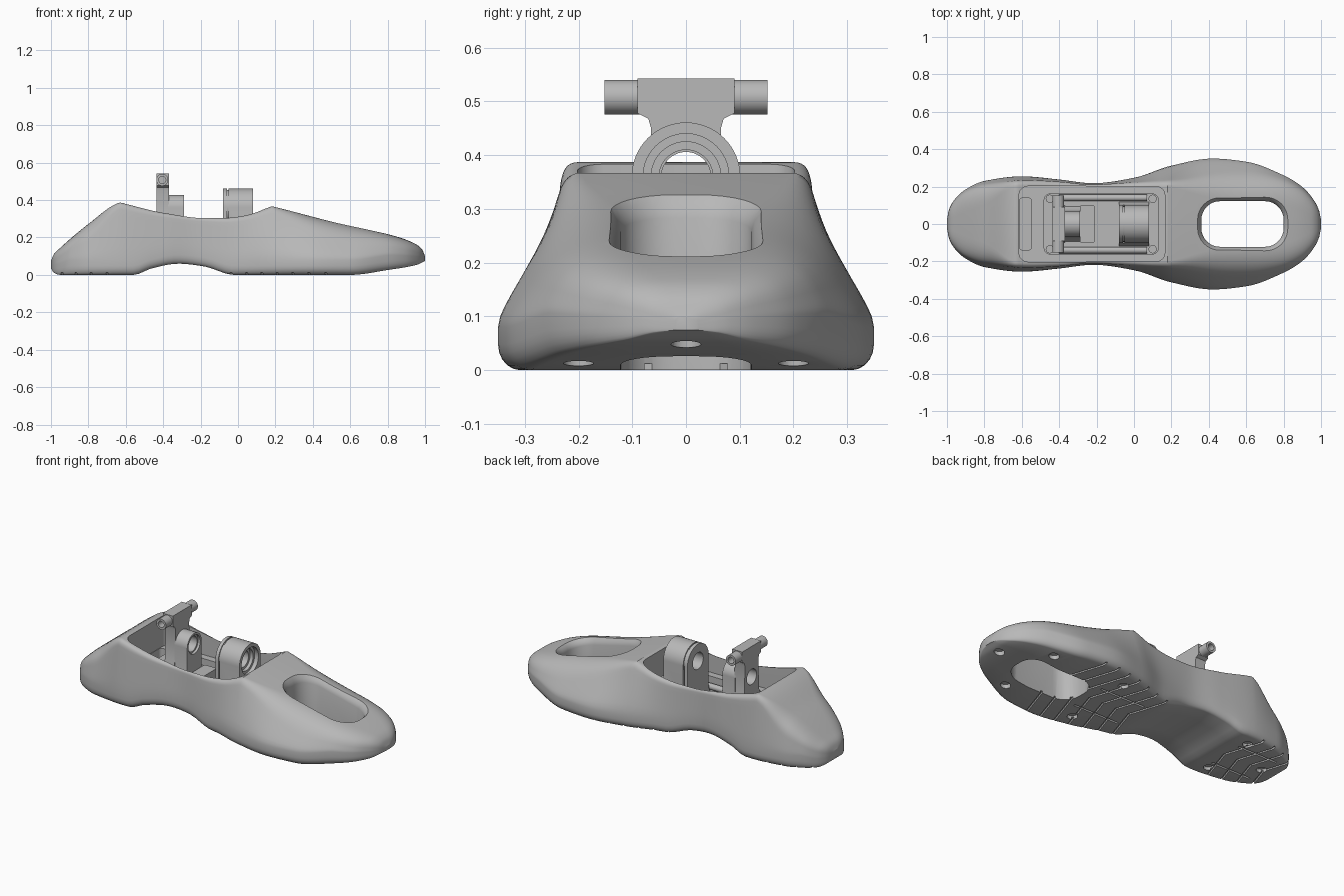
import bpy
import bmesh
import math
from mathutils import Vector

default_cube = bpy.data.objects.get("Cube")
if default_cube:
    bpy.data.objects.remove(default_cube, do_unlink=True)

grey = bpy.data.materials.new("plain_grey")
grey.use_nodes = True
grey.diffuse_color = (0.48, 0.48, 0.48, 1)
grey.node_tree.nodes["Principled BSDF"].inputs["Base Color"].default_value = grey.diffuse_color


def loft(name, rings):
    """Bridge equal-length rings of points and cap both ends."""
    bm = bmesh.new()
    loops = [[bm.verts.new(p) for p in ring] for ring in rings]
    count = len(loops[0])
    for a, b in zip(loops, loops[1:]):
        for i in range(count):
            j = (i + 1) % count
            bm.faces.new((a[i], a[j], b[j], b[i]))
    bm.faces.new(loops[0])
    bm.faces.new(loops[-1])
    bmesh.ops.recalc_face_normals(bm, faces=bm.faces)
    mesh = bpy.data.meshes.new(name)
    bm.to_mesh(mesh)
    bm.free()
    mesh.materials.append(grey)
    obj = bpy.data.objects.new(name, mesh)
    bpy.context.collection.objects.link(obj)
    return obj


def activate(obj):
    bpy.ops.object.select_all(action="DESELECT")
    obj.select_set(True)
    bpy.context.view_layer.objects.active = obj


def cut(obj, cutter):
    """Subtract a solid, then drop it."""
    cutter.hide_render = True
    mod = obj.modifiers.new("cut", "BOOLEAN")
    mod.operation = "DIFFERENCE"
    mod.solver = "EXACT"
    mod.object = cutter
    activate(obj)
    bpy.ops.object.modifier_apply(modifier=mod.name)
    bpy.data.objects.remove(cutter, do_unlink=True)


def finish(obj):
    activate(obj)
    bpy.ops.object.shade_smooth_by_angle(angle=math.radians(32))


def curve(table):
    """Smooth monotone curve through (position, value) pairs."""
    xs, ys = zip(*table)
    sec = [(ys[i + 1] - ys[i]) / (xs[i + 1] - xs[i]) for i in range(len(xs) - 1)]
    slopes = [sec[0]]
    for a, b in zip(sec, sec[1:]):
        slopes.append(2 * a * b / (a + b) if a * b > 0 else 0)
    slopes.append(sec[-1])

    def value(x):
        i = max(k for k in range(len(sec)) if k == 0 or xs[k] <= x)
        h = xs[i + 1] - xs[i]
        t = (x - xs[i]) / h
        s = t * t * (3 - 2 * t)
        return (ys[i] * (1 - s) + ys[i + 1] * s
                + h * t * (1 - t) * (slopes[i] * (1 - t) - slopes[i + 1] * t))
    return value


def rounded(cx, hx, hy, r, steps=8):
    """Rounded rectangle outline, as (x, y) pairs."""
    pts = []
    for q, (sx, sy) in enumerate(((1, 1), (-1, 1), (-1, -1), (1, -1))):
        for k in range(steps + 1):
            a = (q + k / steps) * math.pi / 2
            pts.append((cx + sx * (hx - r) + r * math.cos(a), sy * (hy - r) + r * math.sin(a)))
    return pts


def prism(name, outline, low, high, axis="z"):
    """Extrude an outline along z, or a (y, z) outline along x."""
    place = (lambda p, h: (*p, h)) if axis == "z" else (lambda p, h: (h, *p))
    return loft(name, [[place(p, h) for p in outline] for h in (low, high)])


def rod(name, start, end, radius, sides=40):
    start, end = Vector(start), Vector(end)
    turn = Vector((0, 0, 1)).rotation_difference(end - start)
    ring = [turn @ Vector((radius * math.cos(a), radius * math.sin(a), 0))
            for a in (math.tau * k / sides for k in range(sides))]
    return loft(name, [[start + p for p in ring], [end + p for p in ring]])


# Foot shell: lofted cross-sections from heel to toe
width = curve([(-1, .02), (-.99, .075), (-.96, .13), (-.9, .185), (-.8, .23), (-.6, .255),
               (-.4, .238), (-.22, .218), (0, .247), (.2, .312), (.42, .35), (.6, .333),
               (.8, .26), (.9, .198), (.96, .13), (.99, .07), (1, .02)])
hull = curve([(-1, .075), (-.985, .11), (-.95, .145), (-.8, .272), (-.63, .387), (-.2, .45),
              (.18, .367), (.5, .285), (.84, .207), (.95, .165), (.985, .135), (1, .1)])
saddle = curve([(-.63, .387), (-.4, .332), (-.2, .308), (-.08, .305), (.04, .318), (.18, .367)])
sole = curve([(-1, .035), (-.985, .012), (-.95, 0), (-.56, 0), (-.46, .035), (-.32, .06),
              (-.18, .045), (-.02, 0), (.6, 0), (.8, .026), (.96, .055), (1, .075)])
taper = curve([(-1, .9), (-.8, .87), (-.63, .9), (-.2, .96), (0, .89), (.18, .73),
               (.4, .64), (.6, .67), (.8, .8), (1, .9)])
softness = curve([(-1, .7), (-.8, .5), (-.63, .12), (.16, .12), (.45, .4), (.8, .5), (1, .7)])
rounding = curve([(-1, .5), (-.8, .4), (-.63, .12), (.16, .12), (.45, .35), (.8, .55), (1, .6)])


def section(x):
    w, low = width(x), sole(x)
    top = min(hull(x), saddle(x)) if -.63 <= x <= .18 else hull(x)
    height, crown = top - low, w * taper(x)
    lip = min(.08, .42 * height)
    half = [(.45 * w, low)]
    for k in range(6):
        a = k / 5 * math.pi / 2
        half.append((w * (.88 + .12 * math.sin(a)), low + .6 * lip * (1 - math.cos(a))))

    def flank(t):
        lean = (math.hypot(t, .12) - .12) / (math.hypot(1, .12) - .12)
        return Vector((w + (crown - w) * lean, low + lip + (height - lip) * t))

    # Flank up to the shoulder, then a tangent shoulder curve onto the top
    last = 1 - rounding(x)
    half += [tuple(flank(last * k / 8)) for k in range(9)]
    start, corner, end = flank(last), flank(1), Vector((crown * (1 - softness(x)), top))
    for k in range(1, 9):
        t = k / 8
        half.append(tuple(start * (1 - t) ** 2 + corner * 2 * t * (1 - t) + end * t * t))
    right = [(x, y, z) for y, z in half]
    left = [(x, -y, z) for y, z in reversed(half)]
    return [(x, 0, low)] + right + [(x, 0, top)] + left


stations = [-math.cos(math.pi * k / 90) for k in range(91)]
stations = [x for x in stations if min(abs(x + .63), abs(x - .18)) > .01]
shell = loft("foot_shell", [section(x) for x in sorted(stations + [-.63, .18])])


# Ankle well with a ledge, a deeper floor and a heel pocket
def waisted(outline):
    return [(x, y * (1 - .1 * math.exp(-((x + .2) / .2) ** 2))) for x, y in outline]


cut(shell, prism("well_cutter", waisted(rounded(-.225, .39, .203, .05, 6)), .2, .6))
cut(shell, prism("floor_cutter", rounded(-.175, .305, .16, .03), .13, .25))
cut(shell, prism("pocket_cutter", rounded(-.58, .033, .14, .02), .13, .25))

# Toe opening, flared along the sloping top
levels = [[(x, y, -.1) for x, y in rounded(.58, .22, .122, .1)]]
for offset, flare in ((-.035, 0), (-.015, .006), (.003, .02), (.06, .075)):
    levels.append([(x, y, .265 + offset - .242 * (x - .58))
                   for x, y in rounded(.58, .22 + flare, .122 + flare, .1 + flare)])
cut(shell, loft("toe_cutter", levels))

# Sole tread: chevron grooves, lengthwise grooves and round stud recesses
for first, count in ((.03, 7), (-.9, 4)):
    for k in range(count):
        x = first + .09 * k
        v_shape = [(x, 0), (x - .13, .4), (x - .118, .4), (x + .012, 0), (x - .118, -.4), (x - .13, -.4)]
        cut(shell, prism("groove_cutter", v_shape, -.05, .012))
for middle, reach in ((.17, .15), (-.76, .13)):
    for y in (-.11, .11):
        strip = [(px, py + y) for px, py in rounded(middle, reach, .006, .004, 2)]
        cut(shell, prism("strip_cutter", strip, -.05, .01))
for x, y in ((.93, 0), (.72, .2), (.25, .21), (-.65, .16), (-.88, 0)):
    for side in ((1, -1) if y else (1,)):
        z = sole(x)
        cut(shell, rod("stud_cutter", (x, y * side, z - .05), (x, y * side, z + .02), .028, 20))
finish(shell)


# Bearing blocks: round-topped stands pierced along x
def arch(radius, foot, base):
    pts = [(radius * math.cos(a), .36 + radius * math.sin(a))
           for a in (math.pi * k / 32 for k in range(33))]
    left = [(-radius, base + .06), (-radius - foot * .3, base + .025), (-radius - foot, base)]
    return pts + left + [(-y, z) for y, z in reversed(left)]


def bore(obj, low, high, radius):
    cut(obj, rod("bore_cutter", (low, 0, .36), (high, 0, .36), radius))


front_bearing = prism("front_bearing", arch(.101, .02, .125), -.08, .08, "x")
collar = rod("collar", (-.06, 0, .36), (-.052, 0, .36), .2)
bore(collar, -.1, 0, .095)
cut(front_bearing, collar)
bore(front_bearing, .055, .2, .08)
bore(front_bearing, .035, .2, .065)
bore(front_bearing, -.2, .2, .05)
finish(front_bearing)

rear_bearing = prism("rear_bearing", arch(.068, .03, .125), -.375, -.29, "x")
bore(rear_bearing, -.305, -.2, .056)
bore(rear_bearing, -.5, -.2, .046)
finish(rear_bearing)

# Upright post carrying the crossbar
edge = [(.1, .125), (.09, .2), (.068, .27), (.065, .45), (.07, .468), (.09, .478), (.09, .543)]
post = prism("rear_post", edge + [(-y, z) for y, z in reversed(edge)], -.437, -.37, "x")
bore(post, -.6, -.2, .046)
finish(post)

crossbar = rod("crossbar", (-.405, -.152, .508), (-.405, .152, .508), .032)
for side in (-1, 1):
    cut(crossbar, rod("end_cutter", (-.405, side * .1, .508), (-.405, side * .2, .508), .019))
finish(crossbar)

# Low parts on the well floor
finish(prism("base_plate", rounded(-.25, .04, .1, .01), .125, .2))
for side in (-1, 1):
    finish(rod("side_rail", (-.4, side * .14, .15), (.07, side * .14, .15), .018, 16))
    for x in (-.45, .1):
        finish(rod("corner_boss", (x, side * .135, .12), (x, side * .135, .21), .022, 20))
